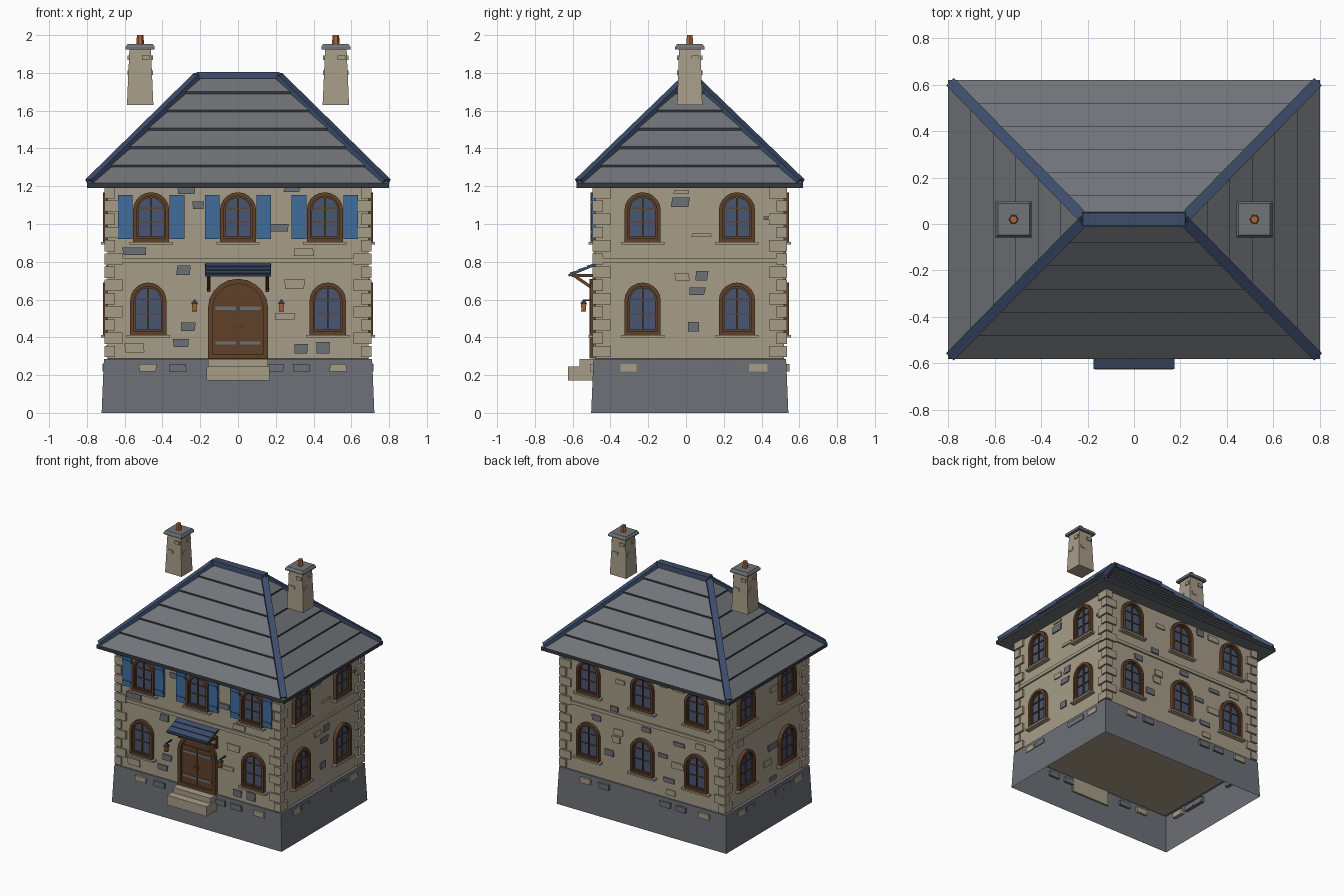
import bpy, bmesh, math, random
from mathutils import Matrix, Vector

random.seed(4)
cube = bpy.data.objects.get("Cube")
if cube:
    bpy.data.objects.remove(cube)

# Colours
MATS = []


def colour(name, r, g, b):
    m = bpy.data.materials.new(name)
    m.use_nodes = True
    m.diffuse_color = (r, g, b, 1)
    m.node_tree.nodes["Principled BSDF"].inputs["Base Color"].default_value = (r, g, b, 1)
    MATS.append(m)
    return len(MATS) - 1


STONE = colour("sandstone", .39, .34, .25)
GREY = colour("grey stone", .15, .16, .18)
SLATE = colour("roof slate", .165, .175, .19)
TRIM = colour("blue slate trim", .047, .075, .15)
SHUTTER = colour("shutter blue", .05, .15, .33)
GLASS = colour("window glass", .065, .09, .165)
WOOD = colour("brown wood", .115, .052, .023)
DARK = colour("dark iron", .035, .04, .05)
COPPER = colour("copper", .40, .13, .04)


# Mesh helpers: outlines lie in local x-z, and -y points out of the wall
def finish(name, bm):
    bmesh.ops.recalc_face_normals(bm, faces=bm.faces)
    me = bpy.data.meshes.new(name)
    bm.to_mesh(me)
    bm.free()
    for m in MATS:
        me.materials.append(m)
    ob = bpy.data.objects.new(name, me)
    bpy.context.collection.objects.link(ob)


def loft(bm, rings, mat, caps=(True, True), M=Matrix()):
    loops = [[bm.verts.new(M @ Vector(p)) for p in r] for r in rings]
    faces = []
    for a, b in zip(loops, loops[1:]):
        for i in range(len(a)):
            j = (i + 1) % len(a)
            faces.append(bm.faces.new((a[i], a[j], b[j], b[i])))
    if caps[0]:
        faces.append(bm.faces.new(loops[0][::-1]))
    if caps[1]:
        faces.append(bm.faces.new(loops[-1]))
    for f in faces:
        f.material_index = mat
    return faces


def prism(bm, pts, y0, y1, mat, M=Matrix()):
    loft(bm, [[(x, y, z) for x, z in pts] for y in (y0, y1)], mat, M=M)


def box(bm, x, z, w, h, y0, y1, mat, M=Matrix()):
    w, h = w / 2, h / 2
    prism(bm, [(x - w, z - h), (x + w, z - h), (x + w, z + h), (x - w, z + h)], y0, y1, mat, M)


def beam(bm, a, b, w, h, mat, M=Matrix()):
    a, d = Vector(a), Vector(b) - Vector(a)
    R = Matrix.Translation(a) @ d.to_track_quat('Y', 'Z').to_matrix().to_4x4()
    box(bm, 0, 0, w, h, 0, d.length, mat, M @ R)


def rect(hx, hy, z, cx=0, cy=.02):
    return [(cx + sx * hx, cy + sy * hy, z) for sx, sy in ((-1, -1), (1, -1), (1, 1), (-1, 1))]


def arch(w, z0, top, n=10):
    arc = [math.pi * i / n for i in range(n + 1)]
    return [(-w, z0), (w, z0)] + [(w * math.cos(a), top - w + w * math.sin(a)) for a in arc]


def frame(bm, w, z0, top, t, out, mat, M):
    outer, inner = arch(w, z0, top), arch(w - t, z0 + t, top - t)
    rings = [[(x, y, z) for x, z in o]
             for o, y in ((outer, 0), (outer, -out), (inner, -out), (inner, 0))]
    loft(bm, rings, mat, (False, False), M)


# Frames of the four walls
def wall(deg, x, y):
    return Matrix.Translation((x, y, 0)) @ Matrix.Rotation(math.radians(deg), 4, 'Z')


FRONT, RIGHT = wall(0, 0, -.48), wall(90, .69, .02)
BACK, LEFT = wall(180, 0, .52), wall(-90, -.69, .02)
WALLS = {"front": FRONT, "right": RIGHT, "back": BACK, "left": LEFT}

# Plinth, walls and string course
bm = bmesh.new()
loft(bm, [rect(.722, .522, 0), rect(.71, .51, .285)], GREY, (False, False))
loft(bm, [rect(.71, .51, .285), rect(.69, .50, .287)], GREY, (False, False))
finish("plinth", bm)
bm = bmesh.new()
loft(bm, [rect(.69, .5, .284), rect(.69, .5, 1.2)], STONE)
finish("walls", bm)
bm = bmesh.new()
loft(bm, [rect(.702, .512, .795), rect(.702, .512, .82)], STONE)
finish("string_course", bm)

# Corner stones, alternating long and short
bm = bmesh.new()
for sx in (-1, 1):
    for sy in (-1, 1):
        for k in range(13):
            z = .295 + k * .07
            lx, ly = (.095, .055) if k % 2 else (.055, .095)
            cx, cy = sx * (.706 - lx / 2), .02 + sy * (.514 - ly / 2)
            loft(bm, [rect(lx / 2, ly / 2, zz, cx, cy) for zz in (z, z + .06)], STONE)
finish("corner_stones", bm)


# Windows
def window(bm, x, z0, top, M):
    M = M @ Matrix.Translation((x, 0, 0))
    prism(bm, arch(.085, z0 + .01, top - .01), -.004, 0, GLASS, M)
    frame(bm, .096, z0, top, .02, .026, WOOD, M)
    frame(bm, .076, z0 + .02, top - .02, .009, .014, WOOD, M)
    box(bm, 0, (z0 + top) / 2, .008, top - z0 - .05, -.012, 0, WOOD, M)
    for f in (.4, .68):
        box(bm, 0, z0 + f * (top - z0), .14, .007, -.011, 0, WOOD, M)
    box(bm, 0, z0 - .006, .23, .013, -.036, 0, STONE, M)


holes = {}
for side, M in WALLS.items():
    long = side in ("front", "back")
    low = {"front": (-.475, .475), "back": (-.46, 0, .46)}.get(side, (-.25, .25))
    high = (-.46, 0, .46) if long else (-.25, .25)
    holes[side] = [(x, .55) for x in low] + [(x, 1.03) for x in high]
    bm = bmesh.new()
    for x in low:
        window(bm, x, .412, .69, M)
    for x in high:
        window(bm, x, .905, 1.168, M)
    finish(side + "_windows", bm)

# Slatted shutters on the upper front
bm = bmesh.new()
for x in (-.46, 0, .46):
    for s in (-1, 1):
        c = x + s * .137
        box(bm, c, 1.037, .078, .235, -.02, 0, SHUTTER, FRONT)
        for k in (-1, 1):
            box(bm, c, 1.037 + k * .08, .07, .016, -.026, 0, SHUTTER, FRONT)
finish("shutters", bm)


# Uneven facing stones: (along, height, width, tall, colour)
def patch(bm, x, z, w, h, mat, M):
    j = lambda: random.uniform(-.006, .006)
    w, h = w / 2, h / 2
    pts = [(x - w + j(), z - h), (x + w + j(), z - h), (x + w + j(), z + h), (x - w + j(), z + h)]
    prism(bm, pts, -.028 if z < .28 else -.009, .004, mat, M)


FACING = {
    "front": [(-.27, 1.175, .09, .03, GREY), (.285, 1.18, .08, .02, GREY), (-.21, 1.1, .06, .04, GREY),
              (.22, .98, .1, .04, GREY), (-.55, .855, .12, .04, GREY), (-.29, .755, .07, .05, GREY),
              (-.265, .455, .08, .045, GREY), (-.3, .37, .08, .04, GREY), (-.55, .345, .1, .05, STONE),
              (.33, .34, .07, .05, GREY), (.45, .345, .07, .06, GREY), (.25, .51, .1, .03, STONE),
              (.35, .85, .1, .04, STONE), (.3, .68, .1, .05, STONE)],
    "right": [(-.05, 1.17, .08, .02, STONE), (-.05, 1.115, .09, .05, GREY), (.06, .94, .1, .02, STONE),
              (.43, 1.03, .07, .02, GREY), (-.04, .72, .07, .04, STONE), (.065, .725, .06, .05, GREY),
              (.04, .645, .08, .04, GREY), (.025, .455, .06, .05, GREY)],
    "back": [], "left": []}
for side, M in WALLS.items():
    bm = bmesh.new()
    stones = FACING[side]
    half = .56 if side in ("front", "back") else .38
    tries = 0 if stones else 70
    for _ in range(tries):
        x, z = random.uniform(-half, half), random.uniform(.33, 1.16)
        clear = all(abs(x - a) > .15 or abs(z - b) > .18 for a, b in holes[side])
        apart = all(abs(x - s[0]) > .11 or abs(z - s[1]) > .055 for s in stones)
        if clear and apart and abs(z - .81) > .04:
            stones.append((x, z, random.uniform(.06, .11), random.uniform(.03, .05),
                           random.choice((GREY, STONE))))
    for s in stones:
        patch(bm, *s, M)
    for k, f in enumerate((-.85, -.57, .36, .6, .95)):
        patch(bm, f * half, .24, .09, .04, STONE if k in (0, 4) else GREY, M)
    finish(side + "_facing_stones", bm)

# Roof: overlapping slate courses with dark butt edges
bm = bmesh.new()
N = 6
ring = lambda t, z: rect(.8 - .58 * t, .6 - .598 * t, z)
height = lambda t: 1.205 + .58 * t
loft(bm, [ring(0, 1.19), ring(0, 1.215)], DARK, (False, False))
bm.faces.new([bm.verts.new(p) for p in ring(0, 1.19)]).material_index = SLATE
for i in range(N):
    t, u = i / N, (i + 1) / N
    loft(bm, [ring(t, height(t)), ring(t, height(t) + .012)], DARK, (False, False))
    loft(bm, [ring(t, height(t) + .012), ring(u, height(u))], SLATE, (False, False))
finish("slate_roof", bm)
bm = bmesh.new()
for sx in (-1, 1):
    for sy in (-1, 1):
        beam(bm, (sx * .785, .02 + sy * .585, 1.222), (sx * .21, .02, 1.786), .046, .034, TRIM)
finish("hip_caps", bm)
bm = bmesh.new()
loft(bm, [rect(.225, .031, 1.77), rect(.22, .028, 1.806)], TRIM)
finish("ridge_cap", bm)

# Chimneys
for s, side in ((1, "left"), (-1, "right")):
    bm = bmesh.new()
    x = s * .518
    loft(bm, [rect(.07, .067, 1.63, x), rect(.057, .057, 1.925, x)], STONE)
    for k in range(4):
        M = Matrix.Translation((x, .02, 0)) @ Matrix.Rotation(k * math.pi / 2, 4, 'Z')
        for dx, z in ((.03, 1.88), (-.025, 1.8)):
            box(bm, dx, z, .04, .025, -.067, -.05, STONE, M)
    loft(bm, [rect(.077, .077, 1.925, x), rect(.077, .077, 1.938, x), rect(.068, .068, 1.952, x)], SLATE)
    hexagon = lambda r, z: [(x + r * math.cos(k * math.pi / 3), .02 + r * math.sin(k * math.pi / 3), z)
                            for k in range(6)]
    loft(bm, [hexagon(.021, 1.95), hexagon(.017, 2)], COPPER)
    finish(side + "_chimney", bm)

# Door with planks, straps and knobs
bm = bmesh.new()
prism(bm, arch(.14, .288, .69, 14), -.008, 0, WOOD, FRONT)
frame(bm, .16, .287, .71, .026, .03, WOOD, FRONT)
for s in (-1, 1):
    box(bm, s * .068, .45, .126, .3, -.014, 0, WOOD, FRONT)
    box(bm, s * .02, .458, .011, .014, -.03, 0, COPPER, FRONT)
    for z in (.37, .555):
        box(bm, s * .062, z, .115, .018, -.02, 0, GREY, FRONT)
finish("front_door", bm)

# Door steps
bm = bmesh.new()
box(bm, 0, .228, .32, .115, -.085, 0, STONE, FRONT)
box(bm, 0, .208, .335, .075, -.145, -.01, STONE, FRONT)
finish("door_steps", bm)

# Canopy with brackets
bm = bmesh.new()
beam(bm, (0, -.142, .727), (0, 0, .785), .35, .012, TRIM, FRONT)
for k in range(3):
    y = -.135 + k * .045
    beam(bm, (0, y, .738 + k * .0185), (0, y + .04, .751 + k * .0185), .345, .008, TRIM, FRONT)
for s in (-1, 1):
    beam(bm, (s * .155, -.125, .727), (s * .155, 0, .727), .018, .016, WOOD, FRONT)
    beam(bm, (s * .155, -.11, .725), (s * .155, 0, .65), .016, .016, WOOD, FRONT)
    box(bm, s * .155, .685, .018, .09, -.016, 0, WOOD, FRONT)
finish("door_canopy", bm)

# Lanterns
for s, side in ((1, "left"), (-1, "right")):
    bm = bmesh.new()
    x = s * .23
    beam(bm, (x, -.065, .597), (x, 0, .597), .008, .008, DARK, FRONT)
    loft(bm, [rect(.011, .011, .543, x, -.542), rect(.015, .015, .578, x, -.542)], COPPER)
    loft(bm, [rect(.019, .019, .578, x, -.542), rect(.005, .005, .597, x, -.542)], DARK)
    loft(bm, [rect(.013, .013, .537, x, -.542), rect(.013, .013, .543, x, -.542)], DARK)
    finish(side + "_lantern", bm)
